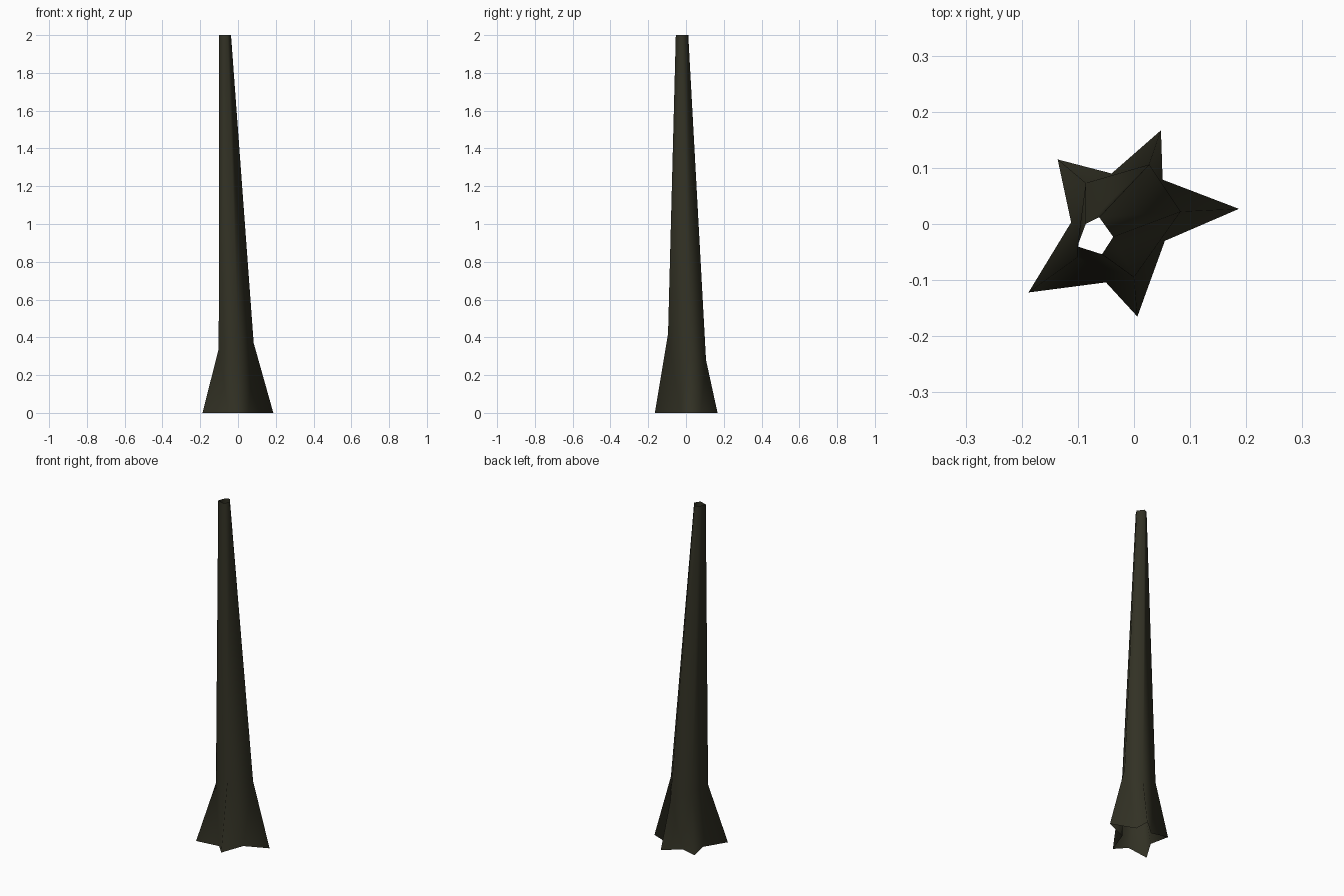
import bpy
import bmesh

if "Cube" in bpy.data.objects:
    bpy.data.objects.remove(bpy.data.objects["Cube"])

bark = bpy.data.materials.new("dark olive bark")
bark.diffuse_color = (0.032, 0.031, 0.018, 1)
bark.use_nodes = True
bark.node_tree.nodes["Principled BSDF"].inputs["Base Color"].default_value = bark.diffuse_color

# Rings run anticlockwise: root tips, notches between them, trunk ridge points, open top
tips = [(0.187, 0.027), (0.048, 0.167), (-0.136, 0.115), (-0.188, -0.122), (0.006, -0.165)]
notches = [(0.051, 0.079), (-0.04, 0.09), (-0.112, 0.003), (-0.05, -0.104), (0.055, -0.03)]
ridges = [(0.083, 0.022, 0.37), (0.027, 0.106, 0.28), (-0.086, 0.073, 0.33),
          (-0.102, -0.06, 0.34), (0.0, -0.095, 0.42)]
rim = [(-0.037, -0.023), (-0.062, 0.012), (-0.086, 0.0), (-0.101, -0.04), (-0.057, -0.054)]

bm = bmesh.new()
tip = [bm.verts.new((x, y, 0)) for x, y in tips]
notch = [bm.verts.new((x, y, 0)) for x, y in notches]
ridge = [bm.verts.new(p) for p in ridges]
top = [bm.verts.new((x, y, 2)) for x, y in rim]

for i in range(5):
    j = (i + 1) % 5
    # two sides of each flared root, the web between roots, and the tall trunk panel
    bm.faces.new((tip[i], notch[i], ridge[i]))
    bm.faces.new((notch[i], tip[j], ridge[j]))
    bm.faces.new((notch[i], ridge[j], ridge[i]))
    bm.faces.new((ridge[i], ridge[j], top[j], top[i]))

for f in bm.faces:
    f.smooth = True
mesh = bpy.data.meshes.new("trunk")
bm.to_mesh(mesh)
bm.free()
mesh.materials.append(bark)
trunk = bpy.data.objects.new("trunk", mesh)
bpy.context.collection.objects.link(trunk)
